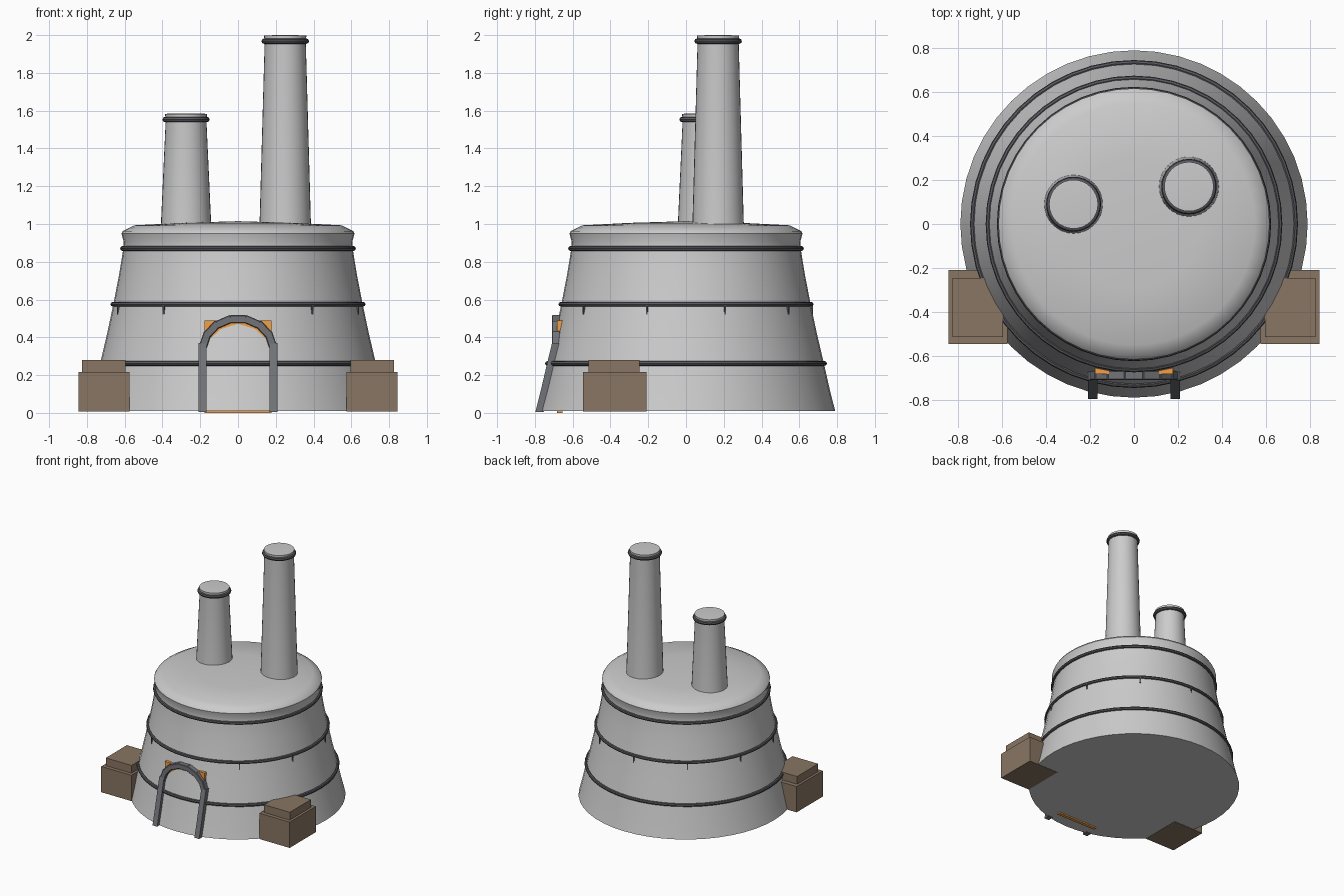
import bpy, bmesh, math
from mathutils import Vector, Matrix

if "Cube" in bpy.data.objects:
    bpy.data.objects.remove(bpy.data.objects["Cube"])


def material(name, rgb):
    m = bpy.data.materials.new(name)
    m.diffuse_color = (*rgb, 1)
    m.use_nodes = True
    m.node_tree.nodes["Principled BSDF"].inputs["Base Color"].default_value = m.diffuse_color
    return m


IRON = material("dark_iron", (0.10, 0.10, 0.115))
STEEL = material("frame_steel", (0.17, 0.175, 0.19))
BRICK = material("brown_brick", (0.25, 0.18, 0.125))
GLOW = material("orange_glow", (0.9, 0.35, 0.06))


def finish(bm, name, mat=None, smooth=False):
    bmesh.ops.recalc_face_normals(bm, faces=bm.faces)
    me = bpy.data.meshes.new(name)
    bm.to_mesh(me)
    bm.free()
    ob = bpy.data.objects.new(name, me)
    bpy.context.collection.objects.link(ob)
    if mat:
        me.materials.append(mat)
    if smooth:
        bpy.ops.object.select_all(action='DESELECT')
        ob.select_set(True)
        bpy.context.view_layer.objects.active = ob
        bpy.ops.object.shade_smooth_by_angle(angle=math.radians(35))
    return ob


def lathe(name, profile, centre=(0, 0), sides=40, mat=None):
    bm = bmesh.new()
    vs = [bm.verts.new((r, 0, z)) for r, z in profile]
    edges = [bm.edges.new(p) for p in zip(vs, vs[1:])]
    bmesh.ops.spin(bm, geom=vs + edges, cent=(0, 0, 0), axis=(0, 0, 1),
                   angle=math.tau, steps=sides, use_merge=True)
    bmesh.ops.remove_doubles(bm, verts=bm.verts, dist=1e-5)
    bmesh.ops.translate(bm, verts=bm.verts, vec=(*centre, 0))
    return finish(bm, name, mat, True)


def ring(name, R, z, r, centre=(0, 0), sides=48):
    pts = [(R + r * math.cos(i * math.tau / 8), z + r * math.sin(i * math.tau / 8))
           for i in range(8)]
    return lathe(name, pts + pts[:1], centre, sides, IRON)


def add_box(bm, lo, hi, matrix=Matrix()):
    lo, hi = Vector(lo), Vector(hi)
    m = matrix @ Matrix.Translation((lo + hi) / 2) @ Matrix.Diagonal((*(hi - lo), 1))
    return bmesh.ops.create_cube(bm, size=1, matrix=m)['verts']


# Tapered furnace body with a lip and a shallow domed roof
WALL = [(0.79, 0.01), (0.762, 0.12), (0.73, 0.262), (0.693, 0.42), (0.66, 0.575),
        (0.63, 0.73), (0.607, 0.87)]
lathe("furnace_body", [(0, 0.01)] + WALL +
      [(0.605, 0.905), (0.617, 0.95), (0.61, 0.962), (0.55, 0.993), (0.3, 1.006), (0, 1.015)],
      sides=48)


def wall_radius(z):
    for (r0, z0), (r1, z1) in zip(WALL, WALL[1:]):
        if z <= z1:
            return r0 + (r1 - r0) * (z - z0) / (z1 - z0)
    return WALL[-1][0]


# Iron hoops around the body
for name, z, R in (("lower", 0.262, 0.733), ("middle", 0.575, 0.662), ("upper", 0.87, 0.611)):
    ring(name + "_hoop", R, z, 0.013)

# Small tabs hanging below the middle hoop
bm = bmesh.new()
for i in range(10):
    a = math.radians(18 + 36 * i)
    if i != 7:
        add_box(bm, (0.64, -0.004, 0.52), (0.673, 0.004, 0.57), Matrix.Rotation(a, 4, 'Z'))
finish(bm, "hoop_tabs", IRON)

# Two tapered chimneys with collars
for name, c, r0, r1, top in (("short", (-0.275, 0.09), 0.133, 0.108, 1.575),
                             ("tall", (0.25, 0.17), 0.136, 0.109, 1.99)):
    lathe(name + "_chimney", [(0, 0.95), (r0 + 0.002, 0.95), (r0, 1.0), (r1, top - 0.03),
                              (r1 + 0.003, top + 0.008), (r1 - 0.012, top + 0.009), (0, top + 0.01)],
          c, 32)
    ring(name + "_chimney_collar", r1 + 0.003, top - 0.022, 0.014, c, 32)

# Stepped brick buttresses, mirrored left and right
bm = bmesh.new()
add_box(bm, (0.575, -0.545, 0.008), (0.845, -0.21, 0.217))
add_box(bm, (0.595, -0.515, 0.2), (0.825, -0.245, 0.28))
buttress = finish(bm, "brick_buttresses", BRICK)
buttress.modifiers.new("mirror", 'MIRROR').use_axis = (True, False, False)

# Glowing slab behind the doorway
bm = bmesh.new()
add_box(bm, (-0.178, -0.682, 0), (0.178, -0.655, 0.488))
finish(bm, "glow_panel", GLOW)


def on_wall(x, z):
    return Vector((x, -math.sqrt(wall_radius(z) ** 2 - x * x) - 0.008, z))


# Door posts swept up the sloping wall
bm = bmesh.new()
W, D = 0.021, 0.022
for s in (-1, 1):
    loops = []
    for z in (0.006, 0.12, 0.24, 0.37):
        p = on_wall(s * 0.188, max(z, 0.01))
        p.z = z
        loops.append([bm.verts.new(p + Vector((a * W, b * D, 0)))
                      for a, b in ((-1, -1), (1, -1), (1, 1), (-1, 1))])
    for lo, hi in zip(loops, loops[1:]):
        for i in range(4):
            bm.faces.new((lo[i], lo[(i + 1) % 4], hi[(i + 1) % 4], hi[i]))
    bm.faces.new(loops[0])
    bm.faces.new(loops[-1])
finish(bm, "door_posts", STEEL)

# Door arch of separate blocks
bm = bmesh.new()
N, R, CZ = 7, 0.183, 0.335
for i in range(N):
    t = math.pi * (0.04 + 0.92 * (i + 0.5) / N)
    p = on_wall(R * math.cos(t), CZ + 0.88 * R * math.sin(t))
    p.y = min(p.y, -0.688)
    m = Matrix.Translation(p) @ Matrix.Rotation(math.pi / 2 - t, 4, 'Y')
    add_box(bm, (-0.043, -0.022, -0.021), (0.043, 0.022, 0.021), m)
arch = finish(bm, "door_arch", STEEL)
bev = arch.modifiers.new("bevel", 'BEVEL')
bev.width = 0.004
bev.segments = 1
